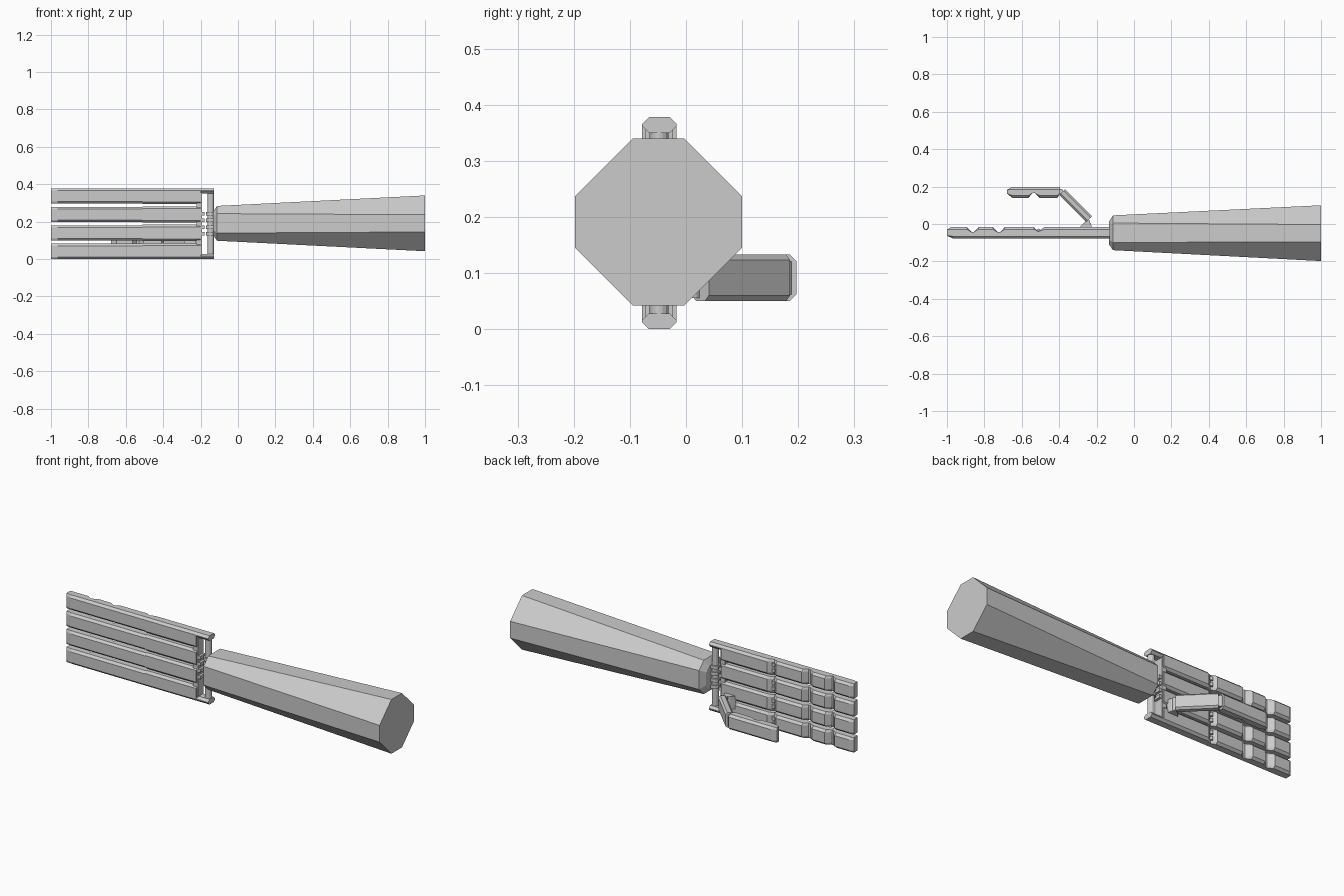
import bpy, bmesh, math
from mathutils import Matrix, Vector

if "Cube" in bpy.data.objects:
    bpy.data.objects.remove(bpy.data.objects["Cube"])

YC = -0.048   # mid plane of the hand
ZC = 0.189    # mid height of the hand


def make(name, rings, mat=Matrix()):
    """Skin a stack of equal-length vertex rings and cap both ends."""
    bm = bmesh.new()
    vr = [[bm.verts.new(mat @ Vector(p)) for p in r] for r in rings]
    n = len(rings[0])
    for a, b in zip(vr, vr[1:]):
        for i in range(n):
            j = (i + 1) % n
            bm.faces.new((a[i], a[j], b[j], b[i]))
    bm.faces.new(vr[0][::-1])
    bm.faces.new(vr[-1])
    bmesh.ops.recalc_face_normals(bm, faces=bm.faces)
    me = bpy.data.meshes.new(name)
    bm.to_mesh(me)
    bm.free()
    ob = bpy.data.objects.new(name, me)
    bpy.context.collection.objects.link(ob)
    return ob


def slab(name, profile, z0, z1, c=0.012, mat=Matrix()):
    """Extrude an xy profile along z with chamfered long edges."""
    lo, hi = min(p[1] for p in profile) + c, max(p[1] for p in profile) - c
    small = [(x, min(max(y, lo), hi)) for x, y in profile]
    layers = [(z0, small), (z0 + c, profile), (z1 - c, profile), (z1, small)]
    return make(name, [[(x, y, z) for x, y in pr] for z, pr in layers], mat)


def block(name, x0, x1, y0, y1, z0, z1):
    return make(name, [[(x0, y0, z), (x1, y0, z), (x1, y1, z), (x0, y1, z)] for z in (z0, z1)])


def rod(name, x, y, r, z0, z1, n=12):
    return make(name, [[(x + r * math.cos(math.tau * i / n), y + r * math.sin(math.tau * i / n), z)
                        for i in range(n)] for z in (z0, z1)])


def octagon(x, half, flat, y, z):
    pts = [(flat, half), (half, flat), (half, -flat), (flat, -half),
           (-flat, -half), (-half, -flat), (-half, flat), (-flat, half)]
    return [(x, y + a, z + b) for a, b in pts]


# Forearm with short wrist taper
make("forearm", [octagon(-0.133, 0.062, 0.035, YC, 0.191),
                 octagon(-0.112, 0.093, 0.052, YC + 0.001, 0.191),
                 octagon(1.0, 0.149, 0.046, YC - 0.001, 0.191)])

# Fingers: notched on the palm side
B, F = -0.078, -0.017
finger = [(-1, -0.063), (-0.965, B), (-0.51, B), (-0.51, -0.04), (-0.535, F),
          (-0.692, F), (-0.715, -0.044), (-0.727, -0.044), (-0.755, F),
          (-0.832, F), (-0.857, -0.044), (-0.867, -0.044), (-0.893, F),
          (-0.98, F), (-1, -0.03)]
for i in range(4):
    z = 0.041 + i * 0.0987
    slab(f"finger_{i + 1}", finger, z - 0.041, z + 0.041)
    # palm bar behind each finger; the outer two reach back to the wrist axle
    end = -0.127 if i in (0, 3) else -0.2
    z0, z1 = max(0, z - 0.044), min(0.378, z + 0.044)
    if i in (0, 3):
        bar_end = -0.2
        o0, o1 = (0, 0.028) if i == 0 else (0.350, 0.378)
        slab(f"axle_bracket_{i + 1}", [(-0.215, B), (end, B), (end, F), (-0.215, F)], o0, o1)
    slab(f"palm_bar_{i + 1}", [(-0.51, B), (-0.2, B), (-0.2, F), (-0.48, F), (-0.51, -0.04)], z0, z1)
    # knuckle hinge in the notch
    for s in (-1, 1):
        rod(f"knuckle_{i + 1}", -0.51, -0.035, 0.010, z + s * 0.016 - 0.009, z + s * 0.016 + 0.009)

# Palm end plate and wrist axle
block("palm_end", -0.222, -0.193, B + 0.006, F - 0.006, 0.02, 0.358)
rod("wrist_axle", -0.146, YC, 0.017, 0.02, 0.358, 16)

# Interleaved wrist knuckles
for k in range(4):
    z = ZC + (k - 1.5) * 0.036
    rod("wrist_ring", -0.146, YC, 0.025, z - 0.009, z + 0.009)
    block("wrist_tab", -0.146, -0.11, YC - 0.025, YC + 0.025, z - 0.009, z + 0.009)
    block("palm_tooth", -0.2, -0.18, YC - 0.022, YC + 0.022, z - 0.009, z + 0.009)

# Thumb: base hinge, slanted link and two-segment tip
TZ0, TZ1 = 0.05, 0.133
slab("thumb_base", [(-0.29, -0.022), (-0.225, -0.022), (-0.23, 0.0), (-0.245, 0.018), (-0.27, 0.005)],
     TZ0 + 0.006, TZ1 - 0.006, 0.004)
rod("thumb_base_pin", -0.248, 0.012, 0.014, TZ0 + 0.006, TZ1 - 0.006)
turn = Matrix.Translation((-0.314, 0.1, 0)) @ Matrix.Rotation(math.radians(135), 4, 'Z')
slab("thumb_link", [(-0.105, -0.021), (0.1, -0.021), (0.1, 0.021), (-0.105, 0.021)], TZ0, TZ1, 0.010, turn)
thumb = [(-0.68, 0.182), (-0.655, 0.197), (-0.395, 0.197), (-0.395, 0.165), (-0.41, 0.14),
         (-0.505, 0.14), (-0.53, 0.165), (-0.542, 0.165), (-0.565, 0.14), (-0.65, 0.14), (-0.68, 0.163)]
slab("thumb_tip", thumb, TZ0, TZ1)
rod("thumb_knuckle", -0.393, 0.174, 0.014, TZ0 + 0.012, TZ1 - 0.012)
